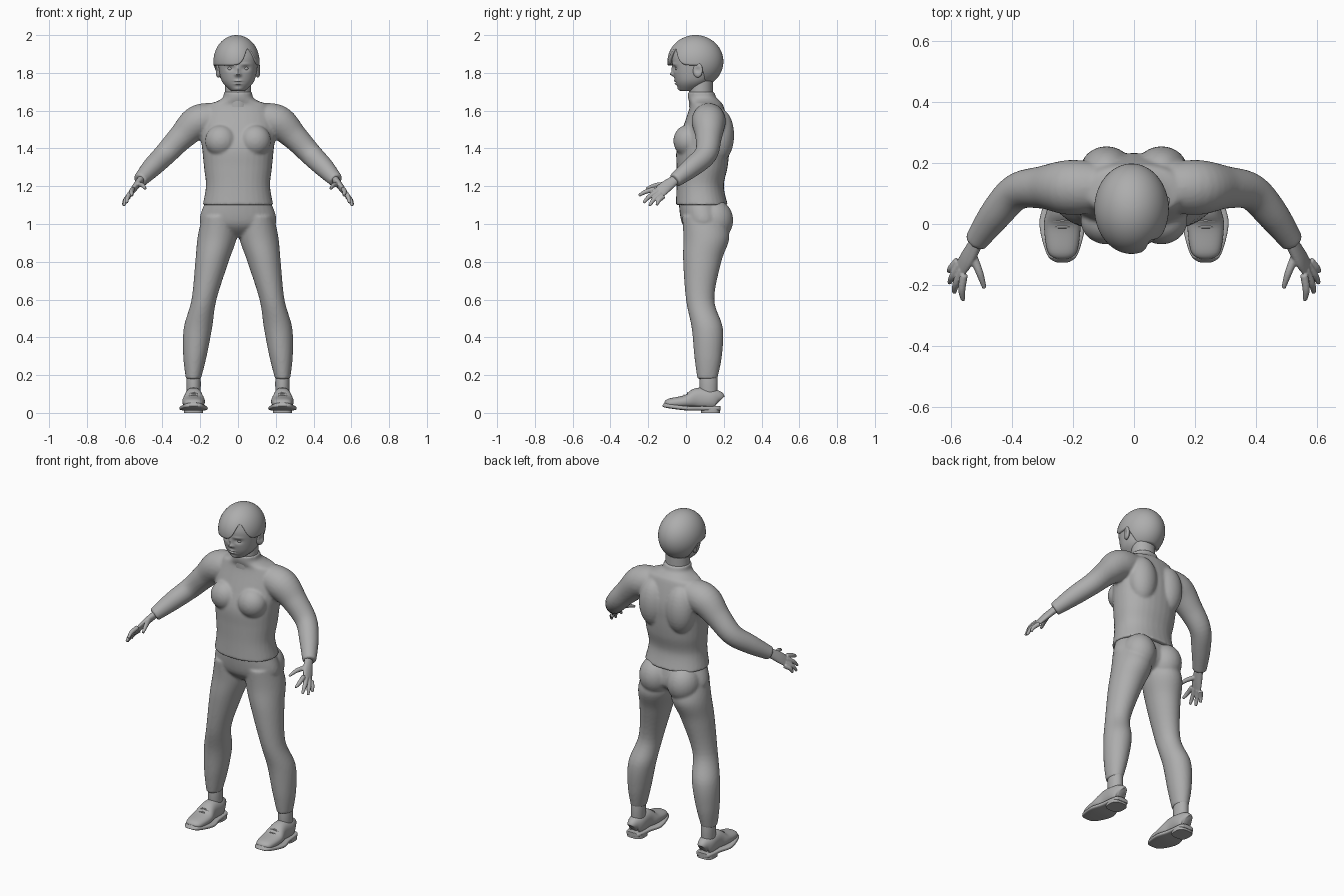
import bpy, bmesh, math
from mathutils import Vector, Matrix

if "Cube" in bpy.data.objects:
    bpy.data.objects.remove(bpy.data.objects["Cube"], do_unlink=True)

colour = (0.42, 0.42, 0.42, 1)
grey = bpy.data.materials.new("plain grey")
grey.use_nodes = True
grey.diffuse_color = colour
grey.node_tree.nodes["Principled BSDF"].inputs["Base Color"].default_value = colour

BOTH = (1, -1)
FOOT = .235  # sideways position of each foot


def spline(points, steps):
    """Smooth curve through the points; radii are carried along."""
    last = len(points) - 1
    curve = []
    for i in range(last):
        four = [points[max(0, min(last, i + k))] for k in (-1, 0, 1, 2)]
        for j in range(steps):
            t = j / steps
            curve.append([b + 0.5 * t * (c - a + t * (2*a - 5*b + 4*c - d + t * (3*(b - c) + d - a)))
                          for a, b, c, d in zip(*four)])
    return curve + [list(points[last])]


def rounded(value, power):
    return math.copysign(abs(value) ** (2 / power), value)


def tube(bm, points, sides=(1,), ref=(0, 1, 0), level=False, count=32, steps=6, power=2):
    """Loft rings (x, y, z, radius along ref, optional other radius)."""
    path = spline(points, steps)
    for side in sides:
        rings = []
        for i, p in enumerate(path):
            before, after = path[max(i - 1, 0)], path[min(i + 1, len(path) - 1)]
            along = Vector((0, 0, 1))
            if not level:
                along = (Vector(after[:3]) - Vector(before[:3])).normalized()
            a = Vector(ref)
            a = (a - along * a.dot(along)).normalized()
            b = along.cross(a)
            ring = []
            for k in range(count):
                angle = math.tau * k / count
                v = (Vector(p[:3]) + a * p[3] * rounded(math.cos(angle), power)
                     + b * p[-1] * rounded(math.sin(angle), power))
                ring.append(bm.verts.new((v.x * side, v.y, v.z)))
            rings.append(ring)
        for low, high in zip(rings, rings[1:]):
            for k in range(count):
                bm.faces.new((low[k], low[k - 1], high[k - 1], high[k]))
        bm.faces.new(rings[0])
        bm.faces.new(rings[-1])


def stack(bm, rows, **options):
    """Level rings given as (z, half width, front, back, optional x)."""
    points = []
    for z, width, front, back, *x in rows:
        points.append((x[0] if x else 0, (front + back) / 2, z, (back - front) / 2, width))
    tube(bm, points, level=True, **options)


def ball(bm, centre, size, sides=BOTH):
    for side in sides:
        place = Matrix.Translation((centre[0] * side, centre[1], centre[2]))
        bmesh.ops.create_uvsphere(bm, u_segments=24, v_segments=16, radius=1,
                                  matrix=place @ Matrix.Diagonal((*size, 1)))


def finish(name, bm, voxel=0, smooth=4):
    """Make the object; a voxel size fuses its pieces into one soft skin."""
    bmesh.ops.recalc_face_normals(bm, faces=bm.faces[:])
    mesh = bpy.data.meshes.new(name)
    bm.to_mesh(mesh)
    bm.free()
    mesh.materials.append(grey)
    ob = bpy.data.objects.new(name, mesh)
    bpy.context.collection.objects.link(ob)
    bpy.ops.object.select_all(action="DESELECT")
    ob.select_set(True)
    bpy.context.view_layer.objects.active = ob
    if voxel:
        fuse = ob.modifiers.new("fuse", "REMESH")
        fuse.mode, fuse.voxel_size, fuse.use_smooth_shade = "VOXEL", voxel, True
        soften = ob.modifiers.new("soften", "SMOOTH")
        soften.factor, soften.iterations = 0.5, smooth
        bpy.ops.object.shade_smooth()
    else:
        bpy.ops.object.shade_smooth_by_angle(angle=math.radians(50))
    return ob


# Sweater: torso with collar, chest, shoulder blades and sleeves
bm = bmesh.new()
stack(bm, [(1.7, .075, .01, .15), (1.67, .08, .01, .16), (1.65, .11, .015, .18), (1.62, .17, .02, .2),
           (1.5, .2, -.02, .23), (1.4, .19, -.05, .23), (1.3, .18, -.05, .22), (1.2, .17, -.05, .2),
           (1.1, .187, -.054, .222)], power=2.2)
ball(bm, (.09, .01, 1.44), (.085, .077, .085))
ball(bm, (.09, .18, 1.47), (.085, .075, .14))
tube(bm, [(.1, .12, 1.56, .08), (.21, .12, 1.54, .09), (.3, .12, 1.46, .07), (.385, .105, 1.37, .06),
          (.455, .03, 1.3, .053), (.52, -.06, 1.23, .038)], BOTH)
finish("sweater", bm, .008)

# Trousers: pelvis, seat and legs
bm = bmesh.new()
stack(bm, [(1.13, .168, -.04, .19), (1, .2, -.02, .21), (.93, .06, .05, .13)])
ball(bm, (.092, .15, 1.02), (.094, .1, .11))
stack(bm, [(1.04, .09, -.02, .2, .1), (.93, .104, -.014, .23, .11), (.8, .088, -.015, .187, .138),
           (.6, .066, 0, .15, .18), (.45, .075, .03, .195, .212), (.3, .062, .044, .19, .228),
           (.18, .04, .06, .166, .236)], sides=BOTH)
finish("trousers", bm, .008)

# Hands and feet
for name, side in (("left", 1), ("right", -1)):
    own = (side,)

    # Palm, thumb and four fingers fanned between the outer two
    bm = bmesh.new()
    index, little = Vector((.557, -.166, 1.185)), Vector((.577, -.12, 1.145))
    index_tip, little_tip = Vector((.56, -.25, 1.15)), Vector((.607, -.155, 1.1))
    across = little - index
    tube(bm, [(.51, -.05, 1.24, .025, .02), (.545, -.11, 1.195, .034, .017),
              (.57, -.148, 1.16, .032, .01)], own, across)
    tube(bm, [(.53, -.1, 1.21, .014), (.506, -.16, 1.205, .012), (.49, -.21, 1.187, .007)], own, across)
    for i in range(4):
        root = index.lerp(little, i / 3)
        tip = index_tip.lerp(little_tip, i / 3) + Vector((.016, -.008, -.024)) * math.sin(math.pi * i / 3)
        joint = root.lerp(tip, .5) + Vector((.006, -.006, .003))
        tube(bm, [(*root, .013), (*joint, .012), (*tip, .007)], own, across, count=16)
    finish(name + "_hand", bm, .0035, 2)

    # Sock
    bm = bmesh.new()
    stack(bm, [(z, w, .11 - w, .13 + w, FOOT) for z, w in ((.1, .036), (.16, .038), (.23, .034))], sides=own)
    finish(name + "_sock", bm)

    # Shoe upper, swept from toe to heel
    bm = bmesh.new()
    upper = [(-.11, .044, .02, .01), (-.09, .05, .048, .025), (0, .06, .06, .035), (.06, .076, .048, .056),
             (.13, .072, .047, .054), (.165, .068, .036, .05), (.176, .06, .02, .035)]
    tube(bm, [(FOOT, *row) for row in upper], own, (1, 0, 0), power=2.3)
    finish(name + "_shoe", bm)

    # Sole and heel block
    bm = bmesh.new()
    sole = [(-.12, .046, .018), (-.1, .038, .05), (0, .025, .075), (.08, .024, .057),
            (.17, .024, .045), (.183, .024, .02)]
    tube(bm, [(FOOT, *row, .012) for row in sole], own, (1, 0, 0), power=4)
    stack(bm, [(z, .051, .08, .18, FOOT) for z in (0, .024)], sides=own, power=3)
    finish(name + "_sole", bm)

    # Laces
    bm = bmesh.new()
    for y in (-.01, .01, .03):
        top = .6 * y + .1
        tube(bm, [(FOOT + dx, y, top - 10 * dx * dx, .004) for dx in (-.03, 0, .03)], own, count=8)
    finish(name + "_laces", bm)

    # Ear with a hollow
    bm = bmesh.new()
    middle = Vector((.104, .062, 1.815))
    ball(bm, middle, (.014, .026, .04), own)
    for v in bm.verts:
        hollow = math.exp(-((v.co.yz - middle.yz).length / .016) ** 2)
        v.co.x += side * (.3 * (v.co.y - middle.y) - .009 * hollow)
    finish(name + "_ear", bm)

    # Eye
    bm = bmesh.new()
    ball(bm, (.041, -.041, 1.823), (.016, .016, .012), own)
    finish(name + "_eye", bm)

# Neck
bm = bmesh.new()
stack(bm, [(z, .068, .015, .142) for z in (1.62, 1.77)])
finish("neck", bm)

# Head: the face is shaped by soft pushes (x, z, width, height, outward depth)
bm = bmesh.new()
stack(bm, [(1.703, .022, -.02, .03), (1.712, .045, -.036, .06), (1.76, .087, -.058, .13),
           (1.85, .105, -.073, .17), (1.9, .104, -.07, .175), (1.95, .08, -.05, .145),
           (1.985, .04, 0, .09)], count=112, steps=14, power=2.2)
eye_socket, brow = (.041, 1.825, .02, .013, -.011), (.042, 1.846, .024, .007, .004)
bridge, nose, nostril = (0, 1.815, .01, .02, .008), (0, 1.793, .012, .01, .019), (.013, 1.79, .007, .006, .006)
upper_lip, lower_lip, mouth = (0, 1.757, .018, .005, .009), (0, 1.742, .016, .005, .008), (0, 1.75, .024, .003, -.004)
chin = (0, 1.714, .022, .01, .006)
for v in bm.verts:
    if v.co.y < .02:
        for x, z, width, height, depth in (eye_socket, brow, bridge, nose, nostril,
                                           upper_lip, lower_lip, mouth, chin):
            v.co.y -= depth * math.exp(-((abs(v.co.x) - x) / width) ** 2 - ((v.co.z - z) / height) ** 2)
finish("head", bm)


def hair_edge(degrees):
    """Lower edge height: low at the nape, with a notch where the fringe parts."""
    t = max(0, min(1, (abs(degrees) - 95) / 30))
    return 1.84 - .09 * t * t * (3 - 2 * t) + .09 * math.exp(-((degrees - 35) / 18) ** 2)


# Hair: a cap with a swept fringe
bm = bmesh.new()
crown = bm.verts.new((-.008, .05, 2))
columns, around, down = [], 96, 24
for k in range(around):
    turn = math.tau * k / around - math.pi
    limit = math.acos((hair_edge(math.degrees(turn)) - 1.86) / .14)
    column = [crown]
    for j in range(1, down + 1):
        drop = limit * j / down
        out = math.sin(drop)
        column.append(bm.verts.new((crown.co.x + .122 * out * math.sin(turn),
                                    crown.co.y - .148 * out * math.cos(turn),
                                    1.86 + .14 * math.cos(drop))))
    columns.append(column)
for k, here in enumerate(columns):
    following = columns[(k + 1) % around]
    bm.faces.new((crown, here[1], following[1]))
    for j in range(1, down):
        bm.faces.new((here[j], here[j + 1], following[j + 1], following[j]))
shell = finish("hair", bm).modifiers.new("thickness", "SOLIDIFY")
shell.thickness, shell.offset = .018, -1
